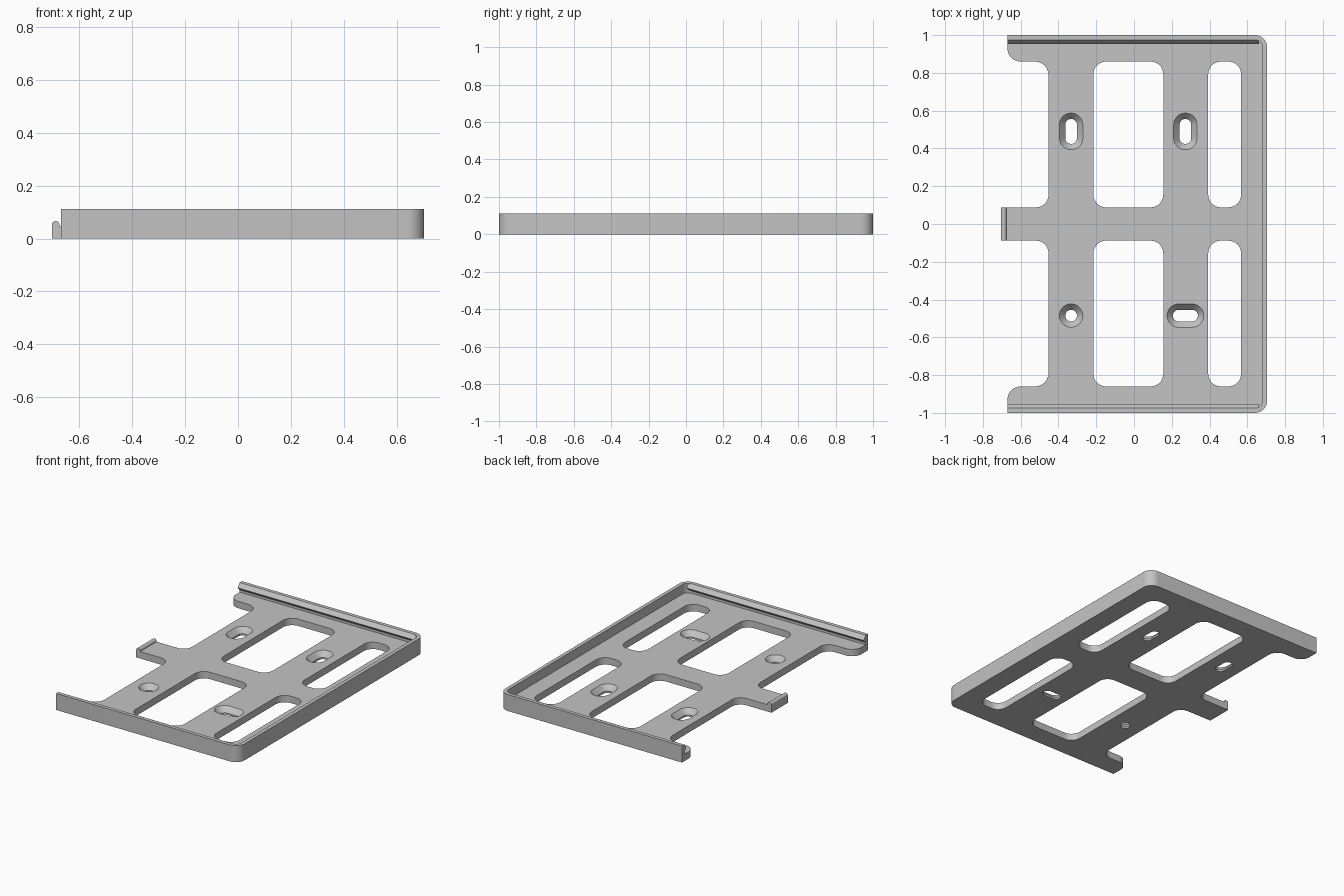
import bpy, bmesh, math
from mathutils import Vector

if "Cube" in bpy.data.objects:
    bpy.data.objects.remove(bpy.data.objects["Cube"])

SEG = 8            # segments per rounded corner
THICK = 0.047      # base plate thickness
RAIL = 0.112       # rim height

grey = bpy.data.materials.new("plain grey")
grey.diffuse_color = (0.55, 0.55, 0.55, 1)
grey.use_nodes = True
grey.node_tree.nodes["Principled BSDF"].inputs["Base Color"].default_value = grey.diffuse_color


def rounded(corners):
    """Closed right-angled outline from (x, y, radius) corners."""
    out = []
    for i, (x, y, r) in enumerate(corners):
        p = Vector((x, y))
        if r == 0:
            out.append(p)
            continue
        d1 = (Vector(corners[i - 1][:2]) - p).normalized()
        d2 = (Vector(corners[(i + 1) % len(corners)][:2]) - p).normalized()
        c = p + r * (d1 + d2)
        for k in range(SEG + 1):
            a = math.pi / 2 * k / SEG
            out.append(c - r * (d2 * math.cos(a) + d1 * math.sin(a)))
    return out


def slot(cx, cy, length_x, length_y, r):
    """Stadium outline: half straight lengths plus an end radius."""
    out = []
    for k, (sx, sy) in enumerate(((1, 1), (-1, 1), (-1, -1), (1, -1))):
        for j in range(SEG):
            a = math.pi / 2 * (k + (j + 0.5) / SEG)
            out.append(Vector((cx + sx * length_x + r * math.cos(a),
                               cy + sy * length_y + r * math.sin(a))))
    return out


def ring(bm, pts, z):
    return [bm.verts.new((p.x, p.y, z)) for p in pts]


def bridge(bm, a, b):
    for i in range(len(a)):
        j = (i + 1) % len(a)
        bm.faces.new((a[i], a[j], b[j], b[i]))


def loop_edges(bm, loop):
    out = []
    for i, v in enumerate(loop):
        w = loop[(i + 1) % len(loop)]
        out.append(bm.edges.get((v, w)) or bm.edges.new((v, w)))
    return out


def finish(bm, name):
    bmesh.ops.recalc_face_normals(bm, faces=bm.faces[:])
    me = bpy.data.meshes.new(name)
    bm.to_mesh(me)
    bm.free()
    me.materials.append(grey)
    ob = bpy.data.objects.new(name, me)
    bpy.context.collection.objects.link(ob)
    bpy.ops.object.select_all(action='DESELECT')
    ob.select_set(True)
    bpy.context.view_layer.objects.active = ob
    bpy.ops.object.shade_smooth_by_angle(angle=math.radians(30))
    return ob


def prism(name, profile, axis, lo, hi):
    """Extrude a (u, z) profile along x or y."""
    bm = bmesh.new()
    ends = []
    for t in (lo, hi):
        ends.append([bm.verts.new((t, u, z) if axis == 'x' else (u, t, z))
                     for u, z in profile])
        bm.faces.new(ends[-1])
    bridge(bm, *ends)
    return finish(bm, name)


# Tray: outline with side notches and a centre arm on the left
half = [(-0.67, 0.86, 0.07), (-0.453, 0.86, 0.07),
        (-0.453, 0.088, 0.065), (-0.675, 0.088, 0)]
notches = half + [(x, -y, r) for x, y, r in reversed(half)]


def tray_outline(inset, r):
    x, y = 0.705 - inset, 1 - inset
    return rounded([(-0.67, -y, 0), (x, -y, r), (x, y, r), (-0.67, y, 0)] + notches)


outer, inner = tray_outline(0, 0.065), tray_outline(0.025, 0.04)
rim = 2 + 2 * (SEG + 1)
n = len(outer)

bm = bmesh.new()
B = ring(bm, outer, 0)
P = ring(bm, inner, THICK)
T1 = ring(bm, outer[:rim], RAIL)
T2 = ring(bm, inner[:rim], RAIL)
for i in range(n):
    j = (i + 1) % n
    if i < rim - 1:                      # raised rim
        for a, b in ((B, T1), (T1, T2), (T2, P)):
            bm.faces.new((a[i], a[j], b[j], b[i]))
    elif i == rim - 1:                   # rim end, back
        bm.faces.new((B[i], T1[i], T2[i], P[i], P[j], B[j]))
    elif i == n - 1:                     # rim end, front
        bm.faces.new((B[i], P[i], P[j], T2[j], T1[j], B[j]))
    else:
        bm.faces.new((B[i], B[j], P[j], P[i]))
low, high = [B], [P]

# Large rounded windows
for x0, x1 in ((-0.215, 0.155), (0.393, 0.567)):
    for y0, y1 in ((0.088, 0.86), (-0.86, -0.088)):
        r = 0.067
        pts = rounded([(x0, y0, r), (x1, y0, r), (x1, y1, r), (x0, y1, r)])
        a, b = ring(bm, pts, 0), ring(bm, pts, THICK)
        bridge(bm, a, b)
        low.append(a)
        high.append(b)

# Countersunk screw holes and slots
for cx, cy, lx, ly in ((-0.333, 0.49, 0, 0.035), (0.272, 0.49, 0, 0.035),
                       (-0.333, -0.485, 0, 0), (0.272, -0.485, 0.035, 0)):
    small, big = slot(cx, cy, lx, ly, 0.031), slot(cx, cy, lx, ly, 0.062)
    a, m, b = ring(bm, small, 0), ring(bm, small, 0.012), ring(bm, big, THICK)
    bridge(bm, a, m)
    bridge(bm, m, b)
    low.append(a)
    high.append(b)

# Flat underside and floor around all openings
for loops, nz in ((low, -1), (high, 1)):
    edges = [e for lp in loops for e in loop_edges(bm, lp)]
    bmesh.ops.triangle_fill(bm, use_beauty=True, edges=edges, normal=(0, 0, nz))
finish(bm, "tray")

# Snap ridges inside the front and back rims
for name, s in (("front_snap_ridge", -1), ("back_snap_ridge", 1)):
    prism(name, [(s * 0.975, RAIL), (s * 0.953, 0.085),
                 (s * 0.975, 0.063), (s * 0.985, 0.085)], 'x', -0.67, 0.663)

# Latch hook with a rounded top at the end of the arm
top = [(-0.690 + 0.015 * math.cos(math.pi * k / 10),
        0.051 + 0.015 * math.sin(math.pi * k / 10)) for k in range(11)]
prism("latch_hook", [(-0.675, 0)] + top + [(-0.705, 0)], 'y', -0.088, 0.088)
